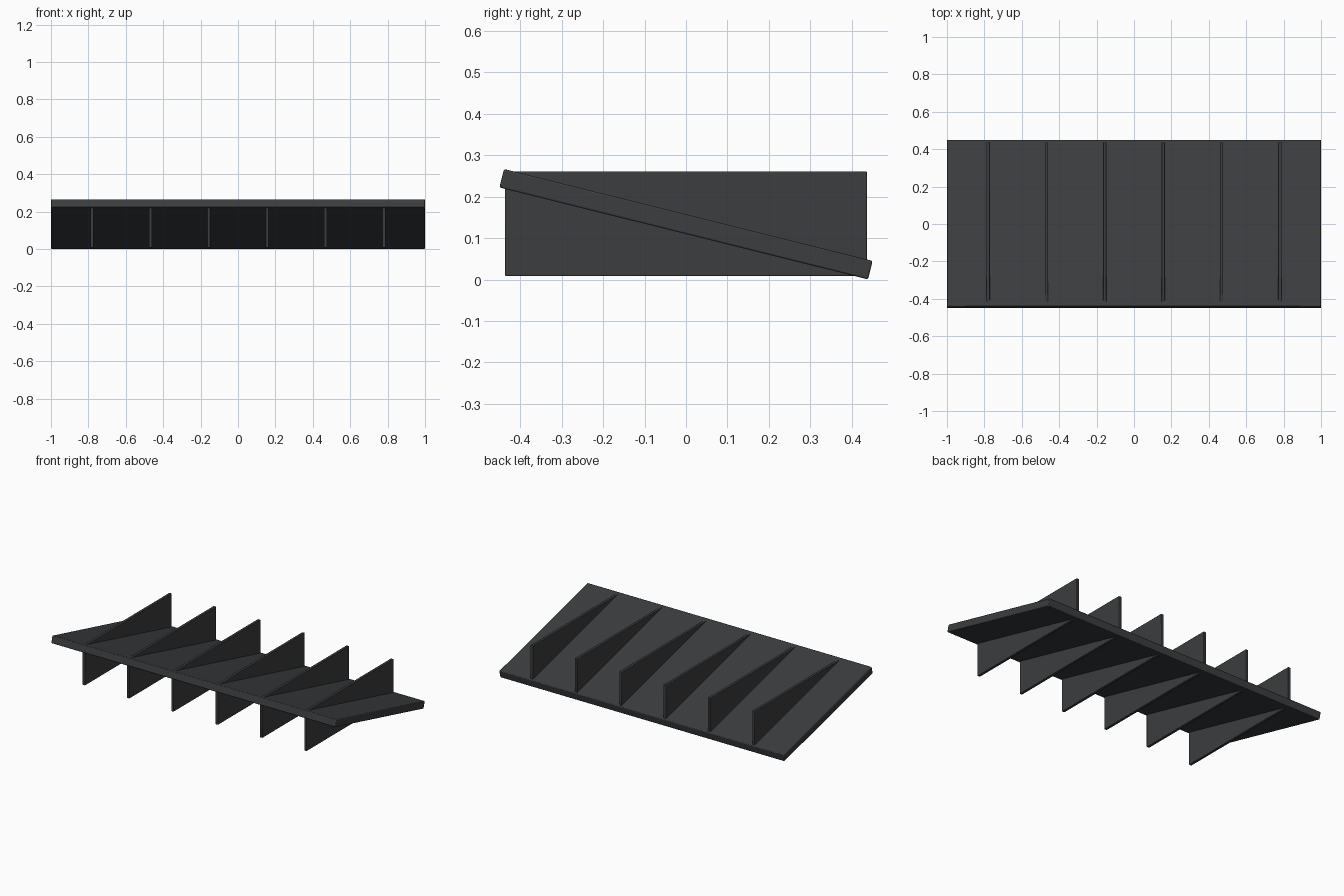
import bpy, math

if "Cube" in bpy.data.objects:
    bpy.data.objects.remove(bpy.data.objects["Cube"])

dark = bpy.data.materials.new("dark_grey")
dark.diffuse_color = (0.045, 0.047, 0.05, 1)
dark.use_nodes = True
dark.node_tree.nodes["Principled BSDF"].inputs["Base Color"].default_value = dark.diffuse_color


def box(name, size, loc, tilt=0.0, bevel=0.003):
    bpy.ops.mesh.primitive_cube_add(size=1, location=loc, rotation=(tilt, 0, 0))
    ob = bpy.context.object
    ob.name = name
    ob.scale = size
    bpy.ops.object.transform_apply(location=False, rotation=False, scale=True)
    m = ob.modifiers.new("soft_edges", "BEVEL")
    m.width = bevel
    m.segments = 2
    ob.data.materials.append(dark)
    bpy.ops.object.shade_smooth_by_angle()
    return ob


# Sloping panel, high at the front and low at the back
box("sloped_panel", (2.0, 0.917, 0.046), (0, 0, 0.1335), math.radians(-14), 0.004)

# Six upright fins passing through the panel
count, spacing = 6, 0.312
for i in range(count):
    x = (i - (count - 1) / 2) * spacing
    box(f"fin_{i + 1}", (0.018, 0.874, 0.253), (x, 0, 0.1345))
